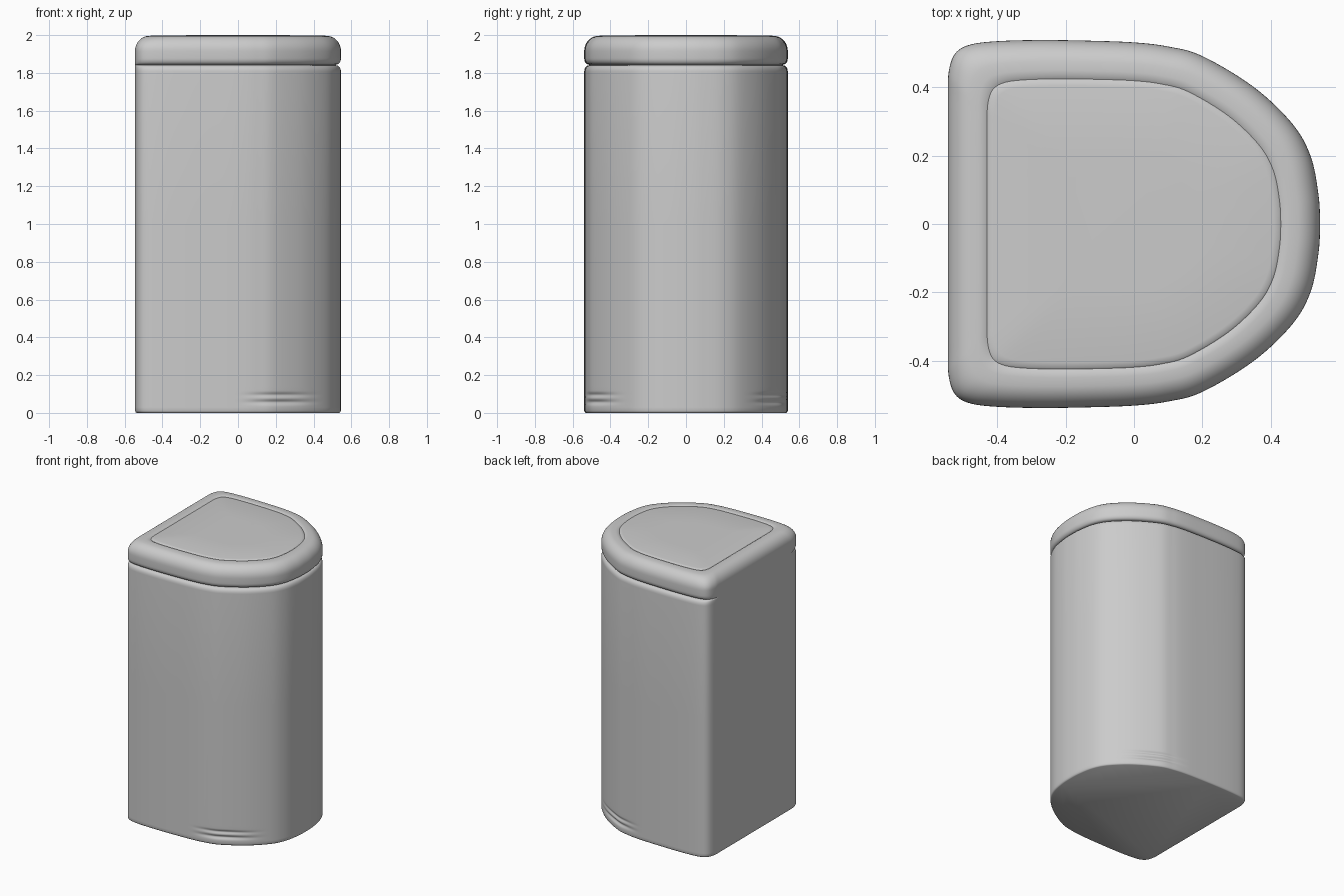
import bpy, bmesh, math
from mathutils import Vector

if "Cube" in bpy.data.objects:
    bpy.data.objects.remove(bpy.data.objects["Cube"])

R = 0.545

# D-shaped outline: control points of one half, mirrored and smoothed
half = [(0.545, 0), (0.54, 0.09), (0.517, 0.2), (0.463, 0.295), (0.35, 0.402),
        (0.2, 0.492), (0.1, 0.52), (0.0, 0.532), (-0.13, 0.537), (-0.28, 0.539),
        (-0.41, 0.535), (-0.485, 0.524), (-0.525, 0.498), (-0.543, 0.445),
        (-0.545, 0.37), (-0.545, 0.2), (-0.545, 0)]
ctrl = half + [(x, -y) for x, y in half[-2:0:-1]]


def catmull(pts, steps):
    n, out = len(pts), []
    for i in range(n):
        a, b, c, d = (Vector(pts[(i + k) % n]) for k in (-1, 0, 1, 2))
        for s in range(steps):
            t = s / steps
            out.append(0.5 * (2 * b + (c - a) * t + (2 * a - 5 * b + 4 * c - d) * t * t
                              + (3 * b - a - 3 * c + d) * t ** 3))
    return out


outline = catmull(ctrl, 8)


def ring(z, inset, flush_back=False, dent=0.0):
    """Outline shrunk by inset; flush_back keeps the flat back in place."""
    pts = []
    for p in outline:
        k = 1 - inset / R
        x = -R + (p.x + R) * (1 - inset / (2 * R)) if flush_back else p.x * k
        y = p.y * k
        u = (p.x - 0.22) / 0.24
        if dent and abs(u) < 1:
            f = 1 - dent * math.cos(u * math.pi / 2) ** 2
            x, y = x * f, y * f
        pts.append((x, y, z))
    return pts


def loft(name, rings):
    bm = bmesh.new()
    loops = [[bm.verts.new(c) for c in r] for r in rings]
    n = len(outline)
    for lo, hi in zip(loops, loops[1:]):
        for i in range(n):
            bm.faces.new((lo[i], lo[(i + 1) % n], hi[(i + 1) % n], hi[i]))
    bm.faces.new(loops[0][::-1])
    bm.faces.new(loops[-1])
    bmesh.ops.recalc_face_normals(bm, faces=bm.faces)
    me = bpy.data.meshes.new(name)
    bm.to_mesh(me)
    bm.free()
    ob = bpy.data.objects.new(name, me)
    bpy.context.collection.objects.link(ob)
    bpy.ops.object.select_all(action='DESELECT')
    ob.select_set(True)
    bpy.context.view_layer.objects.active = ob
    bpy.ops.object.shade_smooth_by_angle(angle=math.radians(40))
    return ob


def arc(z0, r, z_dir, depth, steps=6):
    """Quarter-round from the wall to the edge: (z, inset) pairs."""
    return [(z0 + z_dir * r * math.sin(a), depth * (1 - math.cos(a)))
            for a in (i * math.pi / 2 / steps for i in range(steps + 1))]


# Body: small foot edge, two shallow grip grooves, rounded shoulder
body = [ring(0, 0.008), ring(0.004, 0.003), ring(0.012, 0)]
for i in range(19):
    z = 0.03 + i * 0.005
    d = 0.02 * (math.exp(-((z - 0.057) / 0.012) ** 2) + 0.8 * math.exp(-((z - 0.095) / 0.011) ** 2))
    body.append(ring(z, 0, dent=d))
body.append(ring(0.14, 0))
body.append(ring(1.0, 0))
body += [ring(z, d, True) for z, d in arc(1.805, 0.034, 1, 0.022)]
body.append(ring(1.842, 0.03, True))
loft("bin_body", body)

# Lid: rounded rim flush at the back, fine crease around a flat panel
lid = [ring(1.842, 0.03, True)]
lid += [ring(z, d, True) for z, d in reversed(arc(1.878, 0.033, -1, 0.022))]
lid += [ring(z, d) for z, d in arc(1.915, 0.081, 1, 0.075, 10)]
lid += [ring(1.9975, 0.09), ring(1.996, 0.106), ring(1.991, 0.115),
        ring(1.995, 0.12), ring(1.998, 0.135), ring(2.0, 0.35)]
loft("bin_lid", lid)
